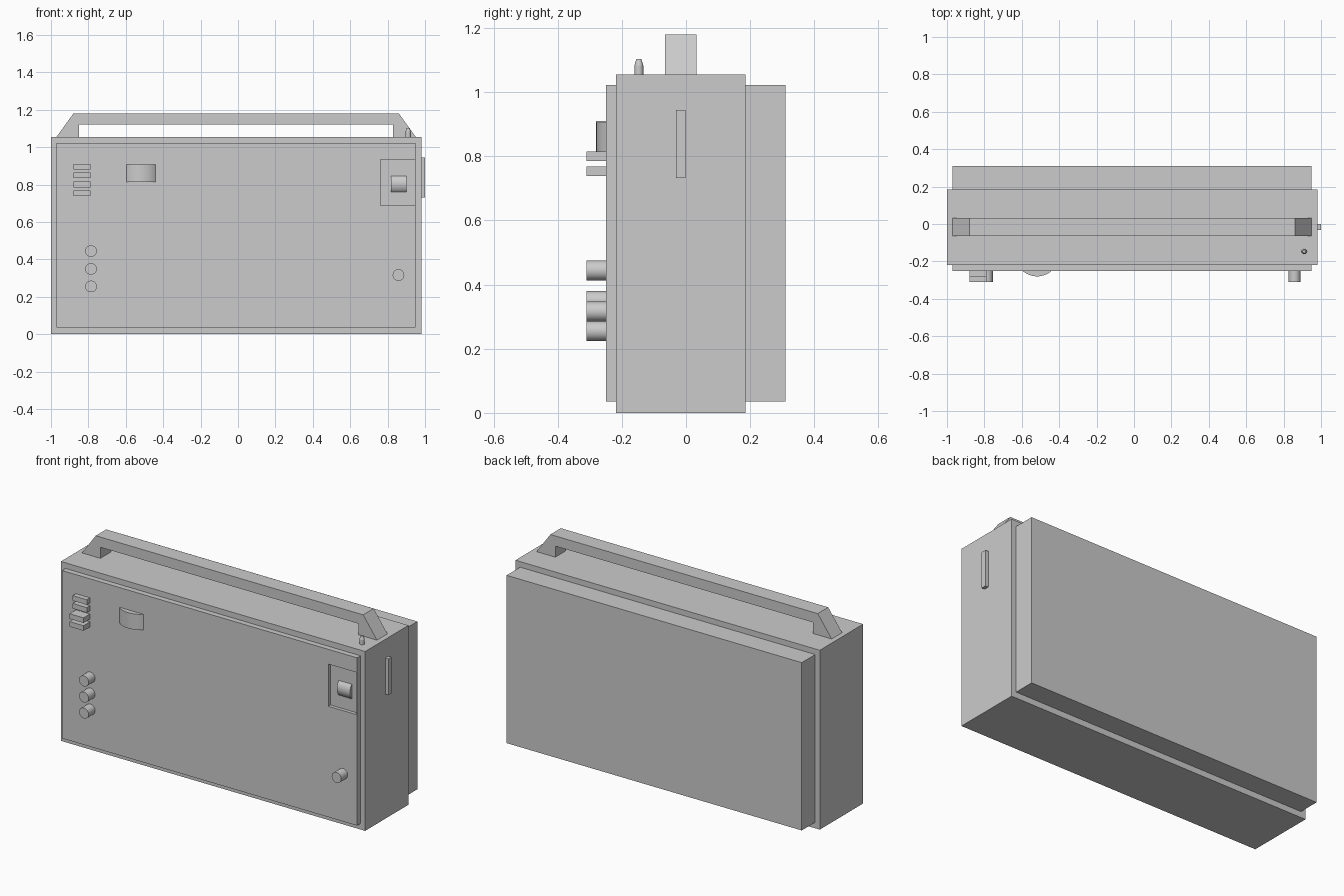
import bpy, bmesh, math
from mathutils import Vector

if "Cube" in bpy.data.objects:
    bpy.data.objects.remove(bpy.data.objects["Cube"])

grey = bpy.data.materials.new("light_grey")
grey.diffuse_color = (0.6, 0.6, 0.6, 1)
grey.use_nodes = True
grey.node_tree.nodes["Principled BSDF"].inputs["Base Color"].default_value = grey.diffuse_color


def finish(name, bm, smooth=False):
    bmesh.ops.recalc_face_normals(bm, faces=bm.faces)
    me = bpy.data.meshes.new(name)
    bm.to_mesh(me)
    bm.free()
    me.materials.append(grey)
    ob = bpy.data.objects.new(name, me)
    bpy.context.collection.objects.link(ob)
    if smooth:
        bpy.ops.object.select_all(action='DESELECT')
        ob.select_set(True)
        bpy.context.view_layer.objects.active = ob
        bpy.ops.object.shade_smooth_by_angle(angle=math.radians(35))
    return ob


def prism(name, points, offset, smooth=False):
    """Extrude a closed outline of 3D points along an offset."""
    bm = bmesh.new()
    face = bm.faces.new([bm.verts.new(p) for p in points])
    out = bmesh.ops.extrude_face_region(bm, geom=[face])
    moved = [v for v in out["geom"] if isinstance(v, bmesh.types.BMVert)]
    bmesh.ops.translate(bm, verts=moved, vec=Vector(offset))
    # keep the starting cap so the solid is closed
    if not face.is_valid:
        bm.faces.new([v for v in bm.verts if v not in moved])
    return finish(name, bm, smooth)


def box(name, x, y, z):
    bm = bmesh.new()
    bmesh.ops.create_cube(bm, size=1)
    for v in bm.verts:
        v.co = [lo + (hi - lo) * (c + 0.5) for (lo, hi), c in zip((x, y, z), v.co)]
    return finish(name, bm)


def ring(r, n=32):
    return [(r * math.cos(2 * math.pi * i / n), r * math.sin(2 * math.pi * i / n)) for i in range(n)]


def arc(half, bulge, n=16):
    """Shallow circular bulge: (along, outward) points."""
    r = (half ** 2 + bulge ** 2) / (2 * bulge)
    a = math.asin(half / r)
    return [(r * math.sin(t), r * math.cos(t) - (r - bulge))
            for t in (-a + 2 * a * i / n for i in range(n + 1))]


# Case: middle body, front panel and back cover
box("case_body", (-1.0, 0.98), (-0.218, 0.185), (0, 1.055))
panel = box("front_panel", (-0.97, 0.95), (-0.25, -0.217), (0.035, 1.022))
box("back_cover", (-0.97, 0.95), (0.184, 0.31), (0.035, 1.022))

# Shallow recess in the front panel
cutter = box("recess_cutter", (0.763, 0.947), (-0.30, -0.23), (0.687, 0.935))
cutter.hide_render = True
cutter.hide_viewport = True
cut = panel.modifiers.new("recess", 'BOOLEAN')
cut.operation = 'DIFFERENCE'
cut.solver = 'EXACT'
cut.object = cutter

# Carrying handle
outline = [(-0.97, 1.055), (-0.88, 1.18), (0.86, 1.18), (0.95, 1.055),
           (0.828, 1.055), (0.828, 1.12), (-0.85, 1.12), (-0.85, 1.055)]
prism("handle", [(x, -0.065, z) for x, z in outline], (0, 0.097, 0))

# Push buttons, the lower two standing further out
for i, (z, front) in enumerate([(0.895, -0.28), (0.849, -0.28), (0.80, -0.31), (0.754, -0.31)]):
    box(f"push_button_{i + 1}", (-0.88, -0.788), (front, -0.245), (z - 0.015, z + 0.015))

# Round knobs
for i, (x, z) in enumerate([(-0.786, 0.444), (-0.786, 0.349), (-0.786, 0.255), (0.858, 0.316)]):
    prism(f"knob_{i + 1}", [(x + a, -0.31, z + b) for a, b in ring(0.031)], (0, 0.065, 0), True)

# Thumbwheels: one upright on the panel, one lying in the recess
prism("tuning_wheel", [(-0.518 + a, -0.249 - b, 0.814) for a, b in arc(0.079, 0.031)],
      (0, 0, 0.092), True)
prism("recess_wheel", [(0.817, -0.229 - b, 0.803 + a) for a, b in arc(0.044, 0.02)],
      (0.085, 0, 0), True)

# Slider on the right side
box("side_slider", (0.975, 1.0), (-0.031, -0.001), (0.732, 0.945))

# Antenna tip on top: straight stem with a tapered end
prism("antenna_stem", [(0.91 + a, -0.147 + b, 1.05) for a, b in ring(0.014, 24)], (0, 0, 0.033), True)
bm = bmesh.new()
bmesh.ops.create_cone(bm, cap_ends=True, segments=24, radius1=0.014, radius2=0.008, depth=0.02)
bmesh.ops.translate(bm, verts=bm.verts, vec=(0.91, -0.147, 1.093))
finish("antenna_tip", bm, True)
